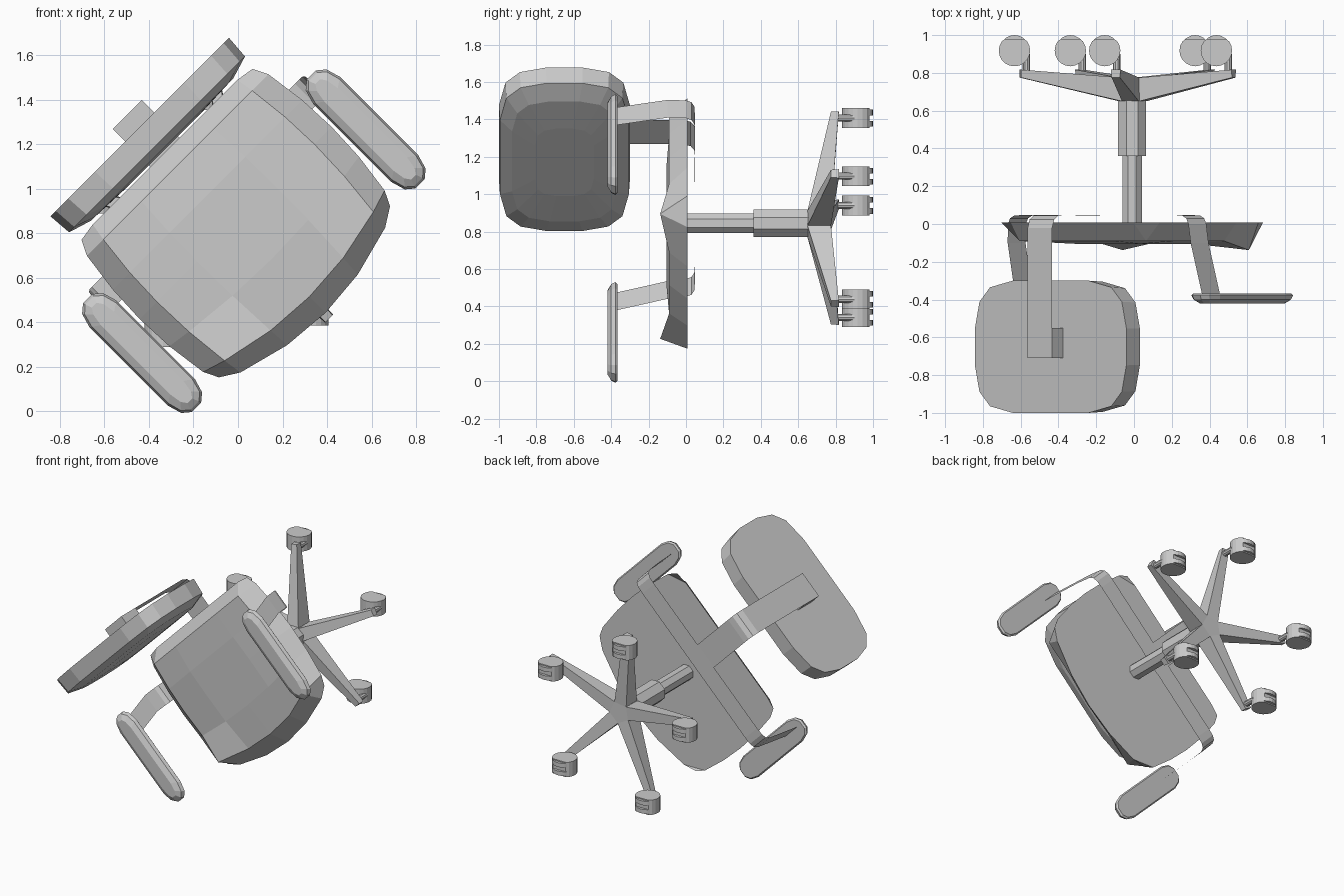
import bpy, bmesh, math
from mathutils import Vector

if "Cube" in bpy.data.objects:
    bpy.data.objects.remove(bpy.data.objects["Cube"])

R2 = math.sqrt(0.5)
CX, CZ = -0.01, 0.845


def P(s, f, h):
    """Chair space (s sideways, f forward, h up) to the tipped-over world pose."""
    return Vector((CX + (s + f) * R2, -h, CZ + (s - f) * R2))


def W(x, z, h):
    """Offsets from the column axis in world x / z, chair height h."""
    return Vector((CX + x, -h, CZ + z))


def make(name, verts, faces):
    me = bpy.data.meshes.new(name)
    me.from_pydata([tuple(v) for v in verts], [], faces)
    bm = bmesh.new()
    bm.from_mesh(me)
    bmesh.ops.recalc_face_normals(bm, faces=bm.faces)
    bm.to_mesh(me)
    bm.free()
    ob = bpy.data.objects.new(name, me)
    bpy.context.collection.objects.link(ob)
    return ob


def loft(name, rings):
    n = len(rings[0])
    verts = [v for r in rings for v in r]
    faces = [(i * n + j, i * n + (j + 1) % n, (i + 1) * n + (j + 1) % n, (i + 1) * n + j)
             for i in range(len(rings) - 1) for j in range(n)]
    faces += [tuple(range(n)), tuple(range((len(rings) - 1) * n, len(rings) * n))]
    return make(name, verts, faces)


def ribbon(name, pairs):
    verts = [v for p in pairs for v in p]
    return make(name, verts, [(2 * i, 2 * i + 1, 2 * i + 3, 2 * i + 2)
                              for i in range(len(pairs) - 1)])


def mirror4(quarter):
    """Closed outline from a first-quadrant list that runs from side to end."""
    q = list(quarter)
    half = q + [(-a, b) for a, b in reversed(q)]
    return half + [(-a, -b) for a, b in half]


def circle(r, n, rot=0.0):
    return [(r * math.cos(rot + 2 * math.pi * i / n), r * math.sin(rot + 2 * math.pi * i / n))
            for i in range(n)]


# seat cushion: domed grid with raised front corners, flat underside
U = [-1, -0.82, -0.4, 0, 0.4, 0.82, 1]
N = len(U)
verts = []
for v in U:
    for u in U:
        k = 0.97 if abs(u) == 1 and abs(v) == 1 else 1
        s = k * u * (0.56 + 0.05 * (1 - v * v))
        f = k * (v * 0.45 + (0.12 * (1 - u * u) if v > 0 else 0) * v)
        m = max(abs(u), abs(v))
        h = -0.008 if m == 1 else 0.09 if m > 0.8 else 0.105
        if abs(u) == 0.82 and v == 0.82:
            h = 0.138
        verts.append(P(s, f, h))
faces = [(i * N + j, i * N + j + 1, (i + 1) * N + j + 1, (i + 1) * N + j)
         for i in range(N - 1) for j in range(N - 1)]
faces.append(tuple([j for j in range(N)] + [i * N + N - 1 for i in range(1, N)]
                   + [(N - 1) * N + j for j in range(N - 2, -1, -1)]
                   + [i * N for i in range(N - 2, 0, -1)]))
make("seat", verts, faces)

# backrest: rounded outline, flat rear, pillowed front
back = mirror4([(1, 0.28), (0.94, 0.68), (0.8, 0.9), (0.5, 1)])
loft("backrest", [[P(a * 0.567 * k, f, 0.65 + b * 0.35 * k) for a, b in back]
                  for f, k in ((-0.61, 1), (-0.50, 0.985), (-0.468, 0.8), (-0.46, 0.45))])

# backrest bracket and its bent strap
loft("back_bracket", [[P(a, f, h) for a, h in ((-.092, .55), (.092, .55), (.092, .71), (-.092, .71))]
                      for f in (-0.69, -0.605)])
ribbon("back_strap", [(P(-0.092, f, h), P(0.092, f, h)) for f, h in
                      ((-0.12, -0.045), (-0.6, -0.048), (-0.645, -0.044), (-0.675, -0.025),
                       (-0.69, 0.02), (-0.69, 0.71))])

# armrest strap: one band under the seat, bent up at both sides
side = [(0.58, -0.187, -0.047), (0.63, -0.187, -0.044), (0.66, -0.187, -0.03),
        (0.675, -0.187, 0.0), (0.685, -0.18, 0.1), (0.70, -0.11, 0.37)]
path = [(-s, f, h) for s, f, h in reversed(side)] + side
ribbon("arm_strap", [(P(s, f - 0.067, h), P(s, f + 0.067, h)) for s, f, h in path])

# armrest pads
pad = mirror4([(0.085, 0.25), (0.066, 0.315), (0.03, 0.345)])
for sgn, nm in ((-1, "left"), (1, "right")):
    loft("armrest_" + nm, [[P(sgn * 0.71 + a * ks, 0.115 + b * kf, h) for a, b in pad]
                           for h, ks, kf in ((0.367, 0.9, 0.97), (0.377, 1, 1),
                                             (0.4, 0.9, 0.97), (0.42, 0.5, 0.88))])

# gas column in two diameters
for nm, r, h0, h1 in (("column_upper", 0.056, 0.0, -0.36), ("column_lower", 0.08, -0.36, -0.67)):
    loft(nm, [[W(x, z, h) for x, z in circle(r, 8, math.pi / 8)] for h in (h0, h1)])

# five-spoke base with casters
A0 = math.radians(98.3)
loft("base_hub", [[W(x, z, h) for x, z in circle(0.08, 5, A0 + math.pi / 5)]
                  for h in (-0.65, -0.775)])
for i in range(5):
    a = A0 + i * 2 * math.pi / 5
    c, sn = math.cos(a), math.sin(a)

    def spoke(r, wt, wb, ht, hb):
        return [W(r * c - w * sn, r * sn + w * c, h)
                for w, h in ((-wt, ht), (wt, ht), (wb, hb), (-wb, hb))]
    loft("base_spoke_%d" % i, [spoke(0.063, 0.045, 0.047, -0.65, -0.775),
                               spoke(0.6, 0.022, 0.026, -0.775, -0.817)])
    px, pz = 0.568 * c, 0.568 * sn
    loft("caster_stem_%d" % i, [[W(px + x, pz + z, h) for x, z in circle(0.02, 10)]
                                for h in (-0.80, -0.90)])
    # hood: drum with a flat cut at the bottom
    wx = px - 0.063
    loft("caster_hood_%d" % i, [[W(wx + x, pz + z, -0.918 + max(y, -0.062))
                                 for x, y in circle(0.083, 20)] for z in (-0.053, 0.053)])
    for k, zc in enumerate((-0.03, 0.03)):
        loft("caster_wheel_%d_%d" % (i, k), [[W(wx + x, pz + zc + z, -0.922 + y)
                                              for x, y in circle(0.078, 20)]
                                             for z in (-0.015, 0.015)])
